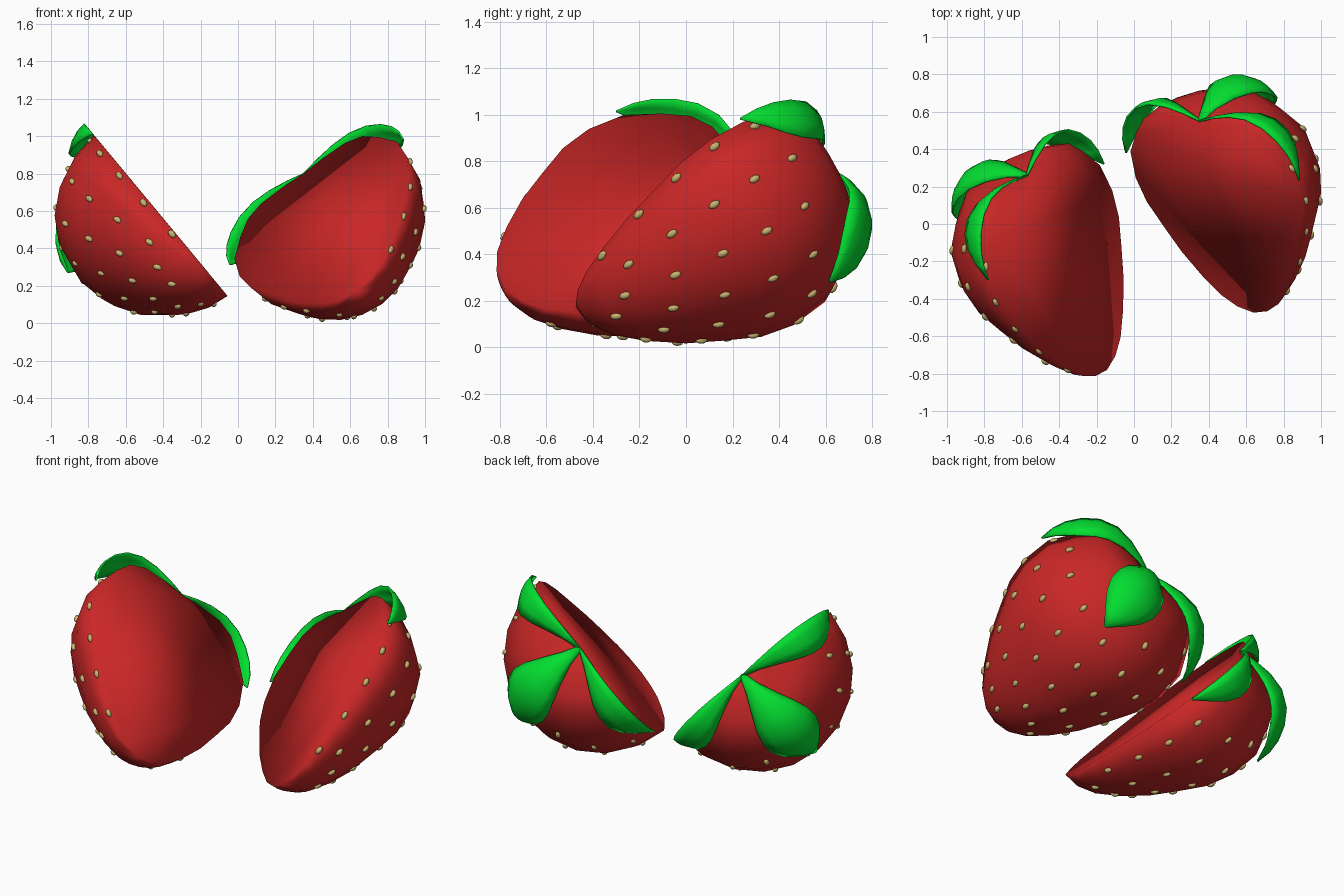
import bpy, bmesh, math
from mathutils import Vector, Matrix

cube = bpy.data.objects.get("Cube")
if cube:
    bpy.data.objects.remove(cube, do_unlink=True)


def material(name, rgb):
    m = bpy.data.materials.new(name)
    m.use_nodes = True
    m.diffuse_color = (*rgb, 1)
    m.node_tree.nodes["Principled BSDF"].inputs["Base Color"].default_value = (*rgb, 1)
    return m


RED = material("berry red", (0.59, 0.02, 0.02))
GREEN = material("leaf green", (0.001, 0.73, 0.03))
TAN = material("seed tan", (0.58, 0.45, 0.16))

# Distance along the core and radius, from crown to tip
PROFILE = [(-0.01, 0.14), (-0.005, 0.28), (0.04, 0.38), (0.14, 0.46), (0.28, 0.54),
           (0.45, 0.555), (0.6, 0.525), (0.75, 0.455), (0.9, 0.38), (1.04, 0.285),
           (1.15, 0.19), (1.21, 0.1)]
LENGTH = 1.235
SIDES = 10


def add_object(name, bm, mat, frame):
    bmesh.ops.recalc_face_normals(bm, faces=bm.faces)
    for f in bm.faces:
        f.smooth = True
    mesh = bpy.data.meshes.new(name)
    bm.to_mesh(mesh)
    bm.free()
    mesh.materials.append(mat)
    ob = bpy.data.objects.new(name, mesh)
    ob.matrix_world = frame
    bpy.context.scene.collection.objects.link(ob)
    return ob


def polar(r, angle, t):
    # angle 0 to pi sweeps the rounded side of the half
    return Vector((r * math.cos(angle), -r * math.sin(angle), t))


def half_berry(name, frame):
    bm = bmesh.new()
    crown, tip = bm.verts.new((0, 0, 0)), bm.verts.new((0, 0, LENGTH))
    rings = [[bm.verts.new(polar(r, math.pi * i / SIDES, t)) for i in range(SIDES + 1)]
             for t, r in PROFILE]
    for i in range(SIDES):
        bm.faces.new((crown, rings[0][i], rings[0][i + 1]))
        bm.faces.new((tip, rings[-1][i + 1], rings[-1][i]))
        for a, b in zip(rings, rings[1:]):
            bm.faces.new((a[i], b[i], b[i + 1], a[i + 1]))
    # Flat cut face
    bm.faces.new([crown] + [r[0] for r in rings] + [tip] + [r[-1] for r in reversed(rings)])
    add_object(name, bm, RED, frame)


def surface(t):
    # Radius and slope direction of the skin at t
    for (t0, r0), (t1, r1) in zip(PROFILE, PROFILE[1:]):
        if t0 <= t <= t1:
            k = (t - t0) / (t1 - t0)
            return r0 + k * (r1 - r0), Vector((r1 - r0, t1 - t0)).normalized()


# First seed of each column, columns running from rim to rim
SEED_STARTS = (0.25, 0.19, 0.26, 0.32, 0.17, 0.23, 0.29, 0.15)


def seeds(name, frame, mirrored):
    bm = bmesh.new()
    for column, t in enumerate(SEED_STARTS):
        ang = math.radians(4 + 23 * column)
        if mirrored:
            ang = math.pi - ang
        while t < 1.17:
            r, slope = surface(t)
            out = polar(1, ang, 0)
            along = out * slope.x + Vector((0, 0, slope.y))
            side = Vector((0, 0, 1)).cross(out)
            m = Matrix((side, along, side.cross(along))).transposed().to_4x4()
            m.translation = polar(r * 0.993, ang, t)
            m = m @ Matrix.Diagonal((0.016, 0.026, 0.016, 1))
            bmesh.ops.create_icosphere(bm, subdivisions=2, radius=1, matrix=m)
            t += 0.205
    add_object(name, bm, TAN, frame)


# Leaf spine as (radius, distance along core, half width)
SPINE = [(0.0, 0.0, 0.012), (0.1, -0.035, 0.045), (0.21, -0.06, 0.095), (0.32, -0.06, 0.14),
         (0.42, -0.02, 0.165), (0.495, 0.05, 0.165), (0.545, 0.13, 0.135), (0.57, 0.21, 0.08),
         (0.575, 0.295, 0.006)]


def leaf(name, frame, angle, first, last):
    # first and last pick the strips across the leaf; outer leaves are halved by the cut
    bm = bmesh.new()
    out = polar(1, angle, 0)
    side = Vector((0, 0, 1)).cross(out)
    rows = []
    for i, (r, t, width) in enumerate(SPINE):
        p, q = SPINE[max(i - 1, 0)], SPINE[min(i + 1, len(SPINE) - 1)]
        d = Vector((q[0] - p[0], q[1] - p[1])).normalized()
        inward = Vector((0, 0, d.x)) - out * d.y
        row = []
        for j in range(first, last + 1):
            v = j / 3
            cup = 0.42 * width * v * v
            row.append(bm.verts.new(out * r + Vector((0, 0, t)) + side * (v * width) + inward * cup))
        rows.append(row)
    for a, b in zip(rows, rows[1:]):
        for j in range(last - first):
            bm.faces.new((a[j], a[j + 1], b[j + 1], b[j]))
    ob = add_object(name, bm, GREEN, frame)
    solid = ob.modifiers.new("thickness", "SOLIDIFY")
    solid.thickness = 0.01
    solid.offset = 0


# Each half: crown point, tip point, cut face direction, seed order mirrored
HALVES = {
    "right": ((-0.57, 0.26, 0.765), (-0.13, -0.80, 0.25), (0.77, 0, 0.64), True),
    "left": ((0.35, 0.55, 0.80), (0.64, -0.48, 0.17), (-0.546, -0.544, 0.637), False),
}
for label, (crown, tip, facing, mirrored) in HALVES.items():
    n = Vector(facing).normalized()
    a = Vector(tip) - Vector(crown)
    a = (a - n * a.dot(n)).normalized()
    frame = Matrix((n.cross(a), n, a)).transposed().to_4x4()
    frame.translation = Vector(crown)
    half_berry(label + "_berry_half", frame)
    seeds(label + "_seeds", frame, mirrored)
    leaf(label + "_leaf_near_rim", frame, 0, -3, 0)
    leaf(label + "_leaf_middle", frame, math.pi / 2, -3, 3)
    leaf(label + "_leaf_far_rim", frame, math.pi, 0, 3)
